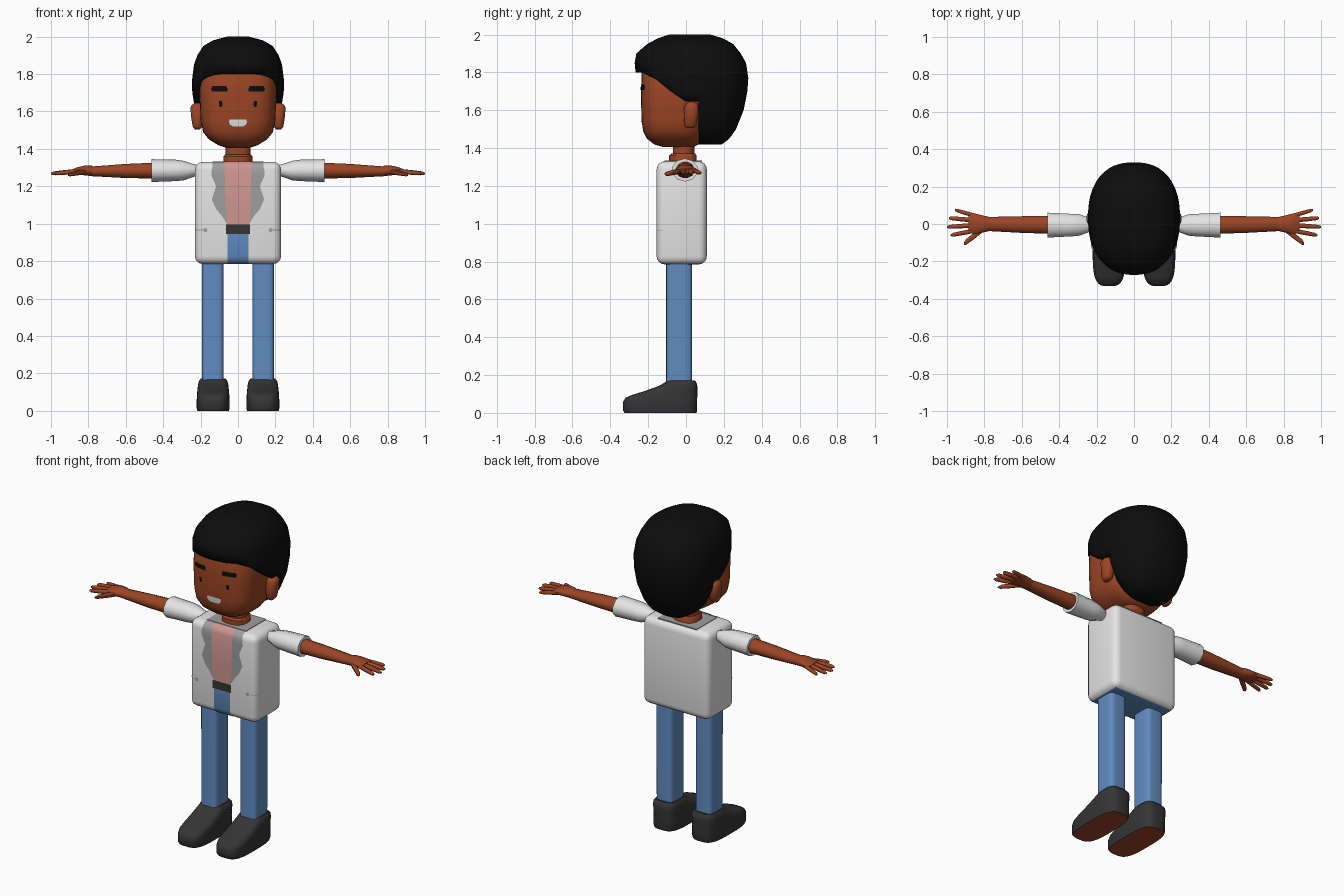
import bpy, bmesh, math
from mathutils import Vector
from mathutils.bvhtree import BVHTree

if "Cube" in bpy.data.objects:
    bpy.data.objects.remove(bpy.data.objects["Cube"])


def material(name, *rgb):
    m = bpy.data.materials.new(name)
    m.diffuse_color = (*rgb, 1)
    m.use_nodes = True
    m.node_tree.nodes["Principled BSDF"].inputs["Base Color"].default_value = m.diffuse_color
    return m


SKIN = material("brown skin", 0.33, 0.06, 0.018)
BLACK = material("black hair", 0.004, 0.004, 0.004)
WHITE = material("white cloth", 0.78, 0.78, 0.78)
GREY = material("grey lapel", 0.35, 0.34, 0.34)
PINK = material("pink shirt", 0.62, 0.30, 0.28)
BLUE = material("blue denim", 0.12, 0.26, 0.53)
DARK = material("charcoal leather", 0.035, 0.035, 0.035)


def finish(name, bm, *mats, angle=40, fix=True):
    """Turn a bmesh into an object; a second material goes on the downward faces."""
    if fix:
        bmesh.ops.recalc_face_normals(bm, faces=bm.faces[:])
    bm.normal_update()
    if len(mats) > 1:
        for f in bm.faces:
            f.material_index = int(f.normal.z < -0.95)
    me = bpy.data.meshes.new(name)
    bm.to_mesh(me)
    bm.free()
    ob = bpy.data.objects.new(name, me)
    bpy.context.collection.objects.link(ob)
    for m in mats:
        me.materials.append(m)
    bpy.ops.object.select_all(action='DESELECT')
    ob.select_set(True)
    bpy.context.view_layer.objects.active = ob
    bpy.ops.object.shade_smooth_by_angle(angle=math.radians(angle))
    return ob


def loft(name, rings, *mats, angle=40):
    bm = bmesh.new()
    vs = [[bm.verts.new(p) for p in r] for r in rings]
    n = len(vs[0])
    for a, b in zip(vs, vs[1:]):
        for i in range(n):
            j = (i + 1) % n
            bm.faces.new((a[i], a[j], b[j], b[i]))
    bm.faces.new(vs[0])
    bm.faces.new(vs[-1])
    return finish(name, bm, *mats, angle=angle)


def oval(n, power):
    """Unit superellipse points."""
    pts = []
    for k in range(n):
        a = 2 * math.pi * (k + 0.5) / n
        pts.append([math.copysign(abs(t) ** (2 / power), t) for t in (math.cos(a), math.sin(a))])
    return pts


def stack(name, rows, *mats, cx=0, power=2.5, n=36, angle=40):
    """Horizontal sections: (z, front y, back y, half width)."""
    return loft(name, [[(cx + w * u, (f + b) / 2 + (b - f) / 2 * v, z) for u, v in oval(n, power)]
                       for z, f, b, w in rows], *mats, angle=angle)


def limb(name, side, rows, *mats, n=12, angle=50):
    """Sections along x: (x, y, z, y radius, z radius)."""
    return loft(name, [[(side * x, y + ry * u, z + rz * v) for u, v in oval(n, 2)]
                       for x, y, z, ry, rz in rows], *mats, angle=angle)


def box(name, lo, hi, *mats, bevel=0.0, seg=4):
    bm = bmesh.new()
    bmesh.ops.create_cube(bm, size=1)
    for v in bm.verts:
        v.co = Vector([l + (h - l) * (c + 0.5) for l, h, c in zip(lo, hi, v.co)])
    if bevel:
        bmesh.ops.bevel(bm, geom=bm.edges[:], offset=bevel, segments=seg, profile=0.5, affect='EDGES')
    return finish(name, bm, *mats)


def decal(name, target, rows, mat, lift=0.003, cols=8):
    """Thin sheet laid on the front of target; rows are (z, x0, x1), rising."""
    me = target.data
    tree = BVHTree.FromPolygons([v.co.copy() for v in me.vertices], [list(p.vertices) for p in me.polygons])
    bm = bmesh.new()
    grid = []
    for z, x0, x1 in rows:
        line = []
        for i in range(cols + 1):
            x = x0 + (x1 - x0) * i / cols
            hit, nor, _, _ = tree.ray_cast(Vector((x, -2, z)), Vector((0, 1, 0)))
            line.append(bm.verts.new(hit + nor * lift if hit else (x, -0.11, z)))
        grid.append(line)
    for a, b in zip(grid, grid[1:]):
        for i in range(cols):
            bm.faces.new((a[i], a[i + 1], b[i + 1], b[i]))
    return finish(name, bm, mat, fix=False)


# Head and neck
head = stack("head", [(1.405, -0.12, 0.04, 0.06), (1.42, -0.17, 0.07, 0.105), (1.45, -0.207, 0.09, 0.155),
                      (1.49, -0.227, 0.105, 0.187), (1.55, -0.236, 0.12, 0.2), (1.68, -0.238, 0.13, 0.206),
                      (1.8, -0.235, 0.13, 0.204), (1.88, -0.21, 0.1, 0.17)], SKIN, power=3, n=40)
stack("neck", [(1.3, -0.07, 0.045, 0.067), (1.43, -0.07, 0.045, 0.067)], SKIN, power=2.4, n=20)
stack("neck_base", [(1.31, -0.09, 0.057, 0.078), (1.36, -0.09, 0.057, 0.078), (1.37, -0.08, 0.05, 0.07)],
      SKIN, power=2.6, n=20)

# Hair: rounded mass with the face opening cut out of it
hair = stack("hair", [(1.42, 0.06, 0.19, 0.09), (1.45, 0.0, 0.23, 0.14), (1.5, -0.1, 0.265, 0.185),
                      (1.6, -0.2, 0.305, 0.228), (1.7, -0.25, 0.325, 0.245), (1.77, -0.264, 0.33, 0.246),
                      (1.85, -0.272, 0.318, 0.236), (1.9, -0.263, 0.29, 0.218), (1.95, -0.205, 0.25, 0.186),
                      (1.98, -0.15, 0.195, 0.135), (2.0, -0.09, 0.13, 0.06)], BLACK, power=2.35, n=44)
opening = [(-0.5, 1.805), (-0.23, 1.8), (-0.16, 1.765), (-0.08, 1.7), (0.0, 1.645), (0.065, 1.645),
           (0.072, 1.2), (-0.5, 1.2)]
cutter = loft("face_cutter", [[(x, y, z) for y, z in opening] for x in (-0.5, 0.5)], BLACK)
mod = hair.modifiers.new("face opening", 'BOOLEAN')
mod.operation, mod.object, mod.solver = 'DIFFERENCE', cutter, 'EXACT'
bpy.context.view_layer.objects.active = hair
bpy.ops.object.modifier_apply(modifier=mod.name)
bpy.data.objects.remove(cutter)

# Mouth
decal("mouth", head, [(1.521, -0.028, 0.028), (1.53, -0.042, 0.042), (1.545, -0.048, 0.048),
                      (1.556, -0.044, 0.044)], WHITE)

# Torso with shirt, lapels, belt and trouser front
torso = box("jacket", (-0.23, -0.155, 0.785), (0.23, 0.11, 1.33), WHITE, BLUE, bevel=0.042)
lapel = [(1.0, 0.06), (1.04, 0.085), (1.08, 0.118), (1.13, 0.14), (1.2, 0.117), (1.26, 0.143),
         (1.29, 0.14), (1.31, 0.135), (1.322, 0.135), (1.329, 0.135)]
decal("lapels", torso, [(z, -w, w) for z, w in lapel], GREY, 0.002)
decal("shirt", torso, [(z, -w, w) for z, w in ((0.99, 0.06), (1.1, 0.067), (1.29, 0.072), (1.31, 0.073),
                                               (1.322, 0.074), (1.329, 0.074))], PINK, 0.005)
decal("belt", torso, [(0.945, -0.064, 0.064), (0.995, -0.064, 0.064)], DARK, 0.006)
decal("trouser_front", torso, [(z, -0.055, 0.055) for z in (0.787, 0.793, 0.805, 0.827, 0.945)], BLUE, 0.003)
box("collar_top", (-0.135, -0.113, 1.327), (0.135, 0.085, 1.333), GREY)

for s, tag in ((1, "left"), (-1, "right")):
    # Face details and ears
    for part, mat, rows in (
            ("eyebrow", BLACK, [(1.707, 0.057, 0.138), (1.722, 0.055, 0.142), (1.735, 0.062, 0.135)]),
            ("eye", BLACK, [(1.625, 0.086, 0.098), (1.64, 0.081, 0.101), (1.655, 0.086, 0.1)])):
        decal(f"{tag}_{part}", head, [(z, *sorted((s * a, s * b))) for z, a, b in rows], mat, 0.004)
    stack(f"{tag}_ear", [(1.505, 0.0, 0.04, 0.015), (1.52, -0.01, 0.055, 0.026), (1.57, -0.012, 0.065, 0.034),
                         (1.62, -0.01, 0.068, 0.038), (1.635, 0.0, 0.06, 0.03), (1.645, 0.015, 0.045, 0.015)],
          SKIN, cx=s * 0.217, n=16, angle=60)

    # Pocket button and seam
    for part, rows in (("pocket_button", [(0.956, 0.17, 0.18), (0.966, 0.162, 0.188), (0.976, 0.17, 0.18)]),
                       ("pocket_seam", [(0.965, 0.188, 0.229), (0.968, 0.188, 0.229)])):
        decal(f"{tag}_{part}", torso, [(z, *sorted((s * a, s * b))) for z, a, b in rows], GREY, 0.002)

    # Sleeve and arm
    limb(f"{tag}_sleeve", s, [(0.215, -0.005, 1.285, 0.03, 0.028), (0.24, -0.005, 1.285, 0.04, 0.035),
                              (0.29, -0.005, 1.284, 0.06, 0.052), (0.33, -0.006, 1.285, 0.063, 0.057),
                              (0.463, -0.006, 1.284, 0.07, 0.061)], WHITE, n=10)
    limb(f"{tag}_arm", s, [(0.44, -0.004, 1.284, 0.05, 0.044), (0.6, -0.003, 1.282, 0.046, 0.039),
                           (0.78, 0, 1.28, 0.039, 0.027)], SKIN)

    # Hand with four fingers and a thumb
    limb(f"{tag}_palm", s, [(0.765, 0, 1.281, 0.037, 0.024), (0.785, 0, 1.283, 0.042, 0.029),
                            (0.82, 0, 1.285, 0.05, 0.027), (0.86, 0.003, 1.282, 0.058, 0.02),
                            (0.885, 0.005, 1.279, 0.052, 0.013)], SKIN)
    for i, (bx, by, tx, ty, tz, r) in enumerate(((0.85, 0.044, 0.957, 0.075, 1.268, 0.012),
                                                 (0.86, 0.02, 0.99, 0.032, 1.268, 0.013),
                                                 (0.86, -0.007, 1.0, -0.016, 1.268, 0.013),
                                                 (0.85, -0.035, 0.98, -0.06, 1.268, 0.013),
                                                 (0.8, -0.02, 0.91, -0.106, 1.262, 0.019))):
        rows = []
        for t, k in ((0, 1), (0.5, 1), (0.9, 0.85), (1, 0.4)):
            rows.append((bx + (tx - bx) * t, by + (ty - by) * t, 1.281 + (tz - 1.281) * t, r * k,
                         min(r, 0.014) * k))
        limb(f"{tag}_" + ("thumb" if i == 4 else f"finger_{i + 1}"), s, rows, SKIN, n=8)

    # Leg and shoe
    stack(f"{tag}_leg", [(0.15, -0.105, 0.032, 0.058), (0.8, -0.105, 0.032, 0.059)],
          BLUE, cx=s * 0.135, power=5, n=24)
    stack(f"{tag}_shoe", [(0, -0.325, 0.055, 0.085), (0.012, -0.333, 0.06, 0.088), (0.06, -0.333, 0.06, 0.088),
                          (0.08, -0.32, 0.06, 0.087), (0.095, -0.285, 0.06, 0.086), (0.115, -0.22, 0.06, 0.084),
                          (0.14, -0.15, 0.06, 0.081), (0.16, -0.112, 0.056, 0.076), (0.172, -0.1, 0.045, 0.066)],
          DARK, SKIN, cx=s * 0.133, power=3.4, n=32)
